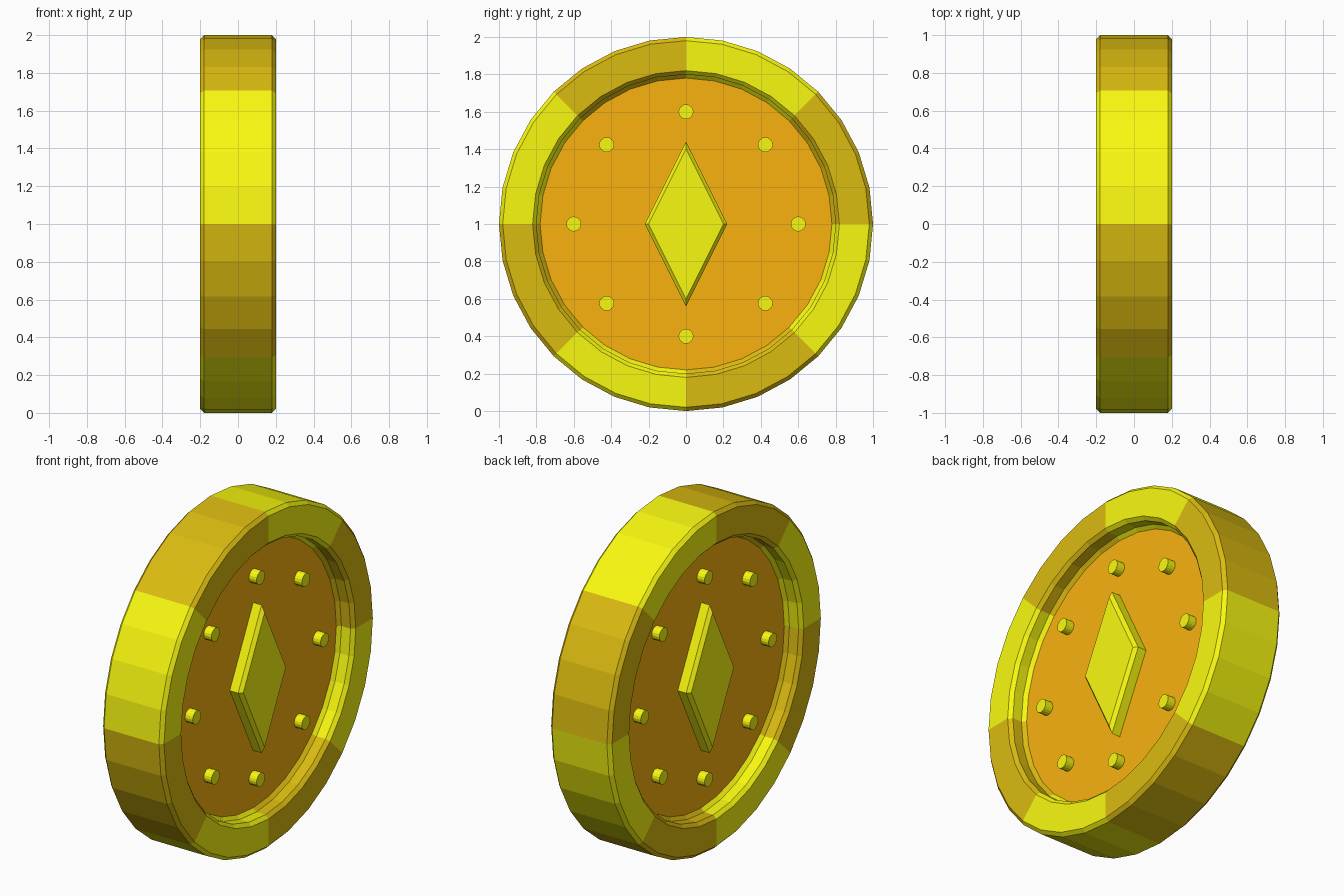
import bpy, bmesh
from math import sin, cos, pi
from mathutils import Matrix, Vector

if "Cube" in bpy.data.objects:
    bpy.data.objects.remove(bpy.data.objects["Cube"])

CENTRE = Vector((0, 0, 1))


def material(name, rgb):
    m = bpy.data.materials.new(name)
    m.diffuse_color = (*rgb, 1)
    m.use_nodes = True
    m.node_tree.nodes["Principled BSDF"].inputs["Base Color"].default_value = m.diffuse_color
    return m


YELLOW = material("yellow", (0.95, 0.95, 0.005))
GOLD = material("dark_gold", (0.71, 0.50, 0.005))
ORANGE = material("orange", (0.95, 0.45, 0.005))


def finish(bm, name, *mats):
    bmesh.ops.recalc_face_normals(bm, faces=bm.faces)
    me = bpy.data.meshes.new(name)
    bm.to_mesh(me)
    bm.free()
    for m in mats:
        me.materials.append(m)
    ob = bpy.data.objects.new(name, me)
    ob.location = CENTRE
    bpy.context.collection.objects.link(ob)
    return ob


def cylinder_x(bm, radius, depth, sides, centre):
    """Cylinder whose axis runs along x."""
    mat = Matrix.Translation(centre) @ Matrix.Rotation(pi / 2, 4, 'Y')
    bmesh.ops.create_cone(bm, cap_ends=True, segments=sides, radius1=radius,
                          radius2=radius, depth=depth, matrix=mat)


# Rim: chamfered profile (x, radius) turned around x, colours swap every 45 degrees
half = [(0.10, 0.78), (0.12, 0.80), (0.18, 0.80), (0.20, 0.82), (0.20, 0.98), (0.18, 1.0)]
profile = half + [(-x, r) for x, r in reversed(half)]
SIDES = 32
bm = bmesh.new()
rings = []
for i in range(SIDES):
    a = 2 * pi * i / SIDES
    rings.append([bm.verts.new((x, r * cos(a), r * sin(a))) for x, r in profile])
for i in range(SIDES):
    p, q = rings[i], rings[(i + 1) % SIDES]
    for j in range(len(profile)):
        k = (j + 1) % len(profile)
        f = bm.faces.new((p[j], p[k], q[k], q[j]))
        f.material_index = (i // 4) % 2
finish(bm, "rim", GOLD, YELLOW)

# Recessed centre disc
bm = bmesh.new()
cylinder_x(bm, 0.78, 0.20, SIDES, (0, 0, 0))
finish(bm, "centre_disc", ORANGE)

for side, label in ((1, "right"), (-1, "left")):
    # Ring of eight studs
    bm = bmesh.new()
    for i in range(8):
        a = i * pi / 4
        cylinder_x(bm, 0.04, 0.06, 16, (side * 0.12, 0.6 * cos(a), 0.6 * sin(a)))
    finish(bm, "studs_" + label, YELLOW)

    # Raised diamond with chamfered front edge
    bm = bmesh.new()
    loops = [[bm.verts.new((side * x, w * cos(i * pi / 2), 2 * w * sin(i * pi / 2)))
              for i in range(4)]
             for x, w in ((0.09, 0.22), (0.155, 0.22), (0.175, 0.20))]
    for lo, hi in zip(loops, loops[1:]):
        for i in range(4):
            k = (i + 1) % 4
            bm.faces.new((lo[i], lo[k], hi[k], hi[i]))
    bm.faces.new(loops[-1])
    bm.faces.new(loops[0][::-1])
    finish(bm, "diamond_" + label, YELLOW)
